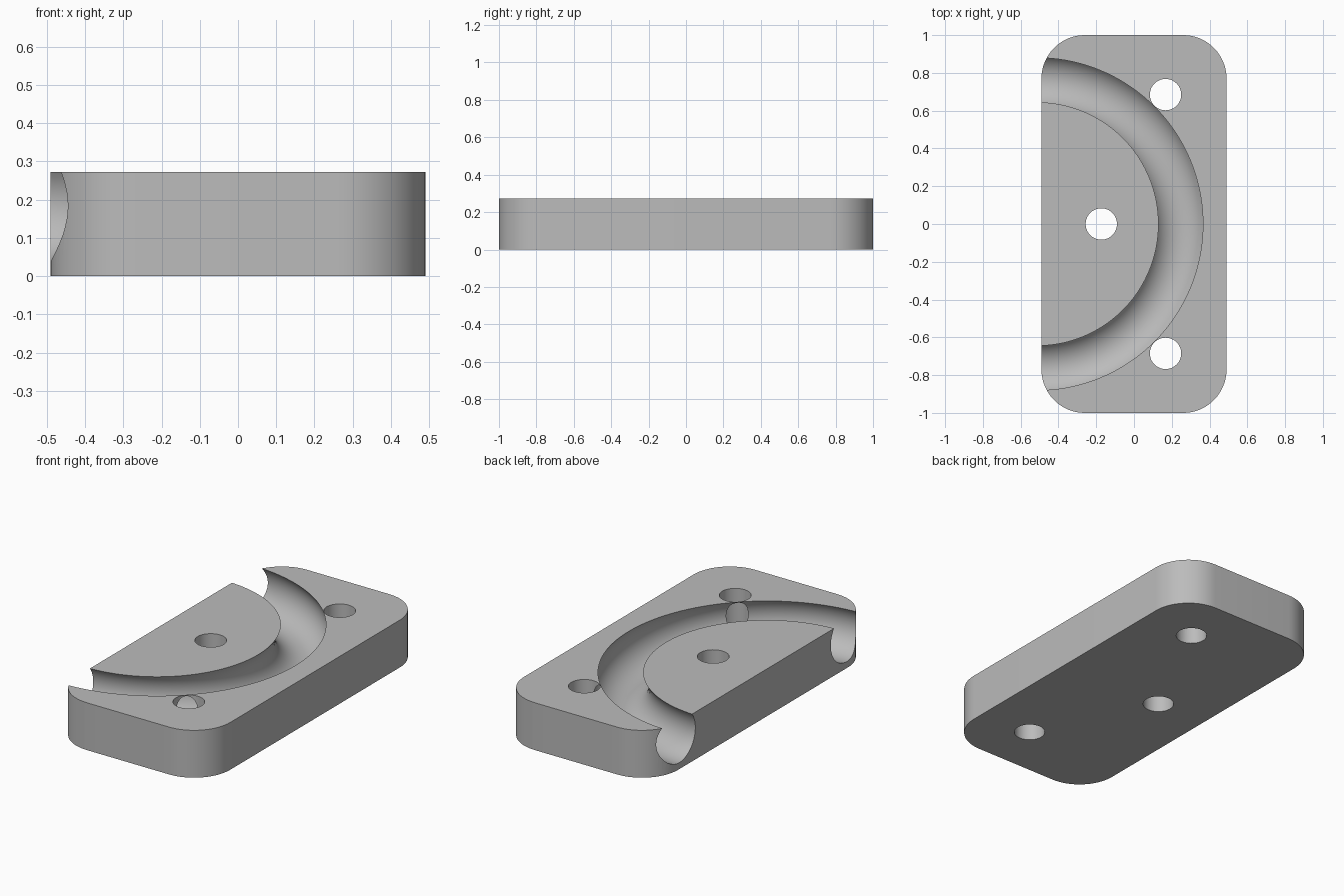
import bpy, math

if "Cube" in bpy.data.objects:
    bpy.data.objects.remove(bpy.data.objects["Cube"])

HX, HY, H, CR = 0.49, 1.0, 0.272, 0.23   # half width, half length, height, corner radius

grey = bpy.data.materials.new("light_grey")
grey.diffuse_color = (0.5, 0.5, 0.5, 1)
grey.use_nodes = True
grey.node_tree.nodes["Principled BSDF"].inputs["Base Color"].default_value = grey.diffuse_color

# Block: rounded rectangle outline, extruded upwards
outline = []
for i, (sx, sy) in enumerate([(1, 1), (-1, 1), (-1, -1), (1, -1)]):
    for k in range(17):
        a = math.radians(90 * (i + k / 16))
        outline.append((sx * (HX - CR) + CR * math.cos(a),
                        sy * (HY - CR) + CR * math.sin(a)))
n = len(outline)
verts = [(x, y, z) for z in (0, H) for x, y in outline]
faces = [tuple(reversed(range(n))), tuple(range(n, 2 * n))]
faces += [(i, (i + 1) % n, n + (i + 1) % n, n + i) for i in range(n)]
mesh = bpy.data.meshes.new("grooved_block")
mesh.from_pydata(verts, [], faces)
mesh.materials.append(grey)
block = bpy.data.objects.new("grooved_block", mesh)
bpy.context.collection.objects.link(block)


def cut(cutter, name):
    """Subtract a cutter from the block, then remove the cutter."""
    cutter.name = name
    cutter.hide_render = True
    cutter.data.materials.append(grey)
    bpy.context.view_layer.objects.active = block
    mod = block.modifiers.new(name, 'BOOLEAN')
    mod.operation = 'DIFFERENCE'
    mod.solver = 'EXACT'
    mod.object = cutter
    bpy.ops.object.modifier_apply(modifier=mod.name)
    bpy.data.objects.remove(cutter)


# Ring groove: round channel curving across the top
bpy.ops.mesh.primitive_torus_add(major_radius=0.7625, minor_radius=0.147,
                                 major_segments=144, minor_segments=48,
                                 location=(-0.515, 0, 0.184))
cut(bpy.context.object, "ring_groove")

# Three screw holes through the block
for x, y in [(0.167, 0.685), (0.167, -0.685), (-0.173, 0)]:
    bpy.ops.mesh.primitive_cylinder_add(vertices=48, radius=0.083, depth=1,
                                        location=(x, y, 0.1))
    cut(bpy.context.object, "screw_hole")

# Smooth curved walls, keep the edges sharp
bpy.ops.object.select_all(action='DESELECT')
block.select_set(True)
bpy.context.view_layer.objects.active = block
bpy.ops.object.shade_smooth_by_angle(angle=math.radians(30))
